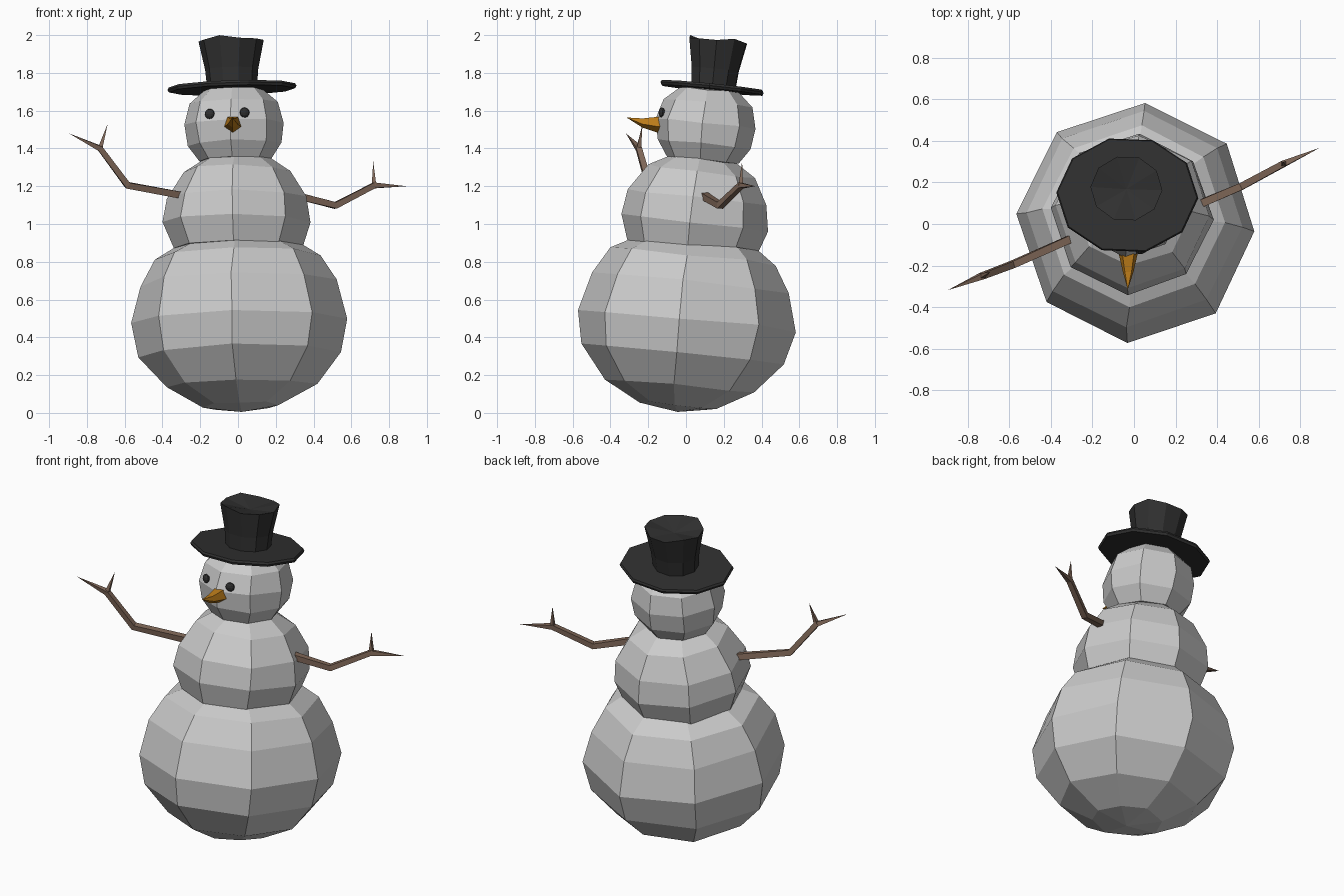
import bpy, bmesh, random
from math import sin, cos, pi, radians
from mathutils import Vector, Matrix

if "Cube" in bpy.data.objects:
    bpy.data.objects.remove(bpy.data.objects["Cube"])

random.seed(4)


def material(name, rgb):
    m = bpy.data.materials.new(name)
    m.diffuse_color = (*rgb, 1)
    m.use_nodes = True
    m.node_tree.nodes["Principled BSDF"].inputs["Base Color"].default_value = m.diffuse_color
    return m


BLACK = material("black", (0.03, 0.03, 0.03))
ORANGE = material("orange", (0.5, 0.2, 0.01))
BROWN = material("brown", (0.22, 0.14, 0.1))


def finish(name, bm, mat=None):
    bmesh.ops.recalc_face_normals(bm, faces=bm.faces)
    me = bpy.data.meshes.new(name)
    bm.to_mesh(me)
    bm.free()
    if mat:
        me.materials.append(mat)
    ob = bpy.data.objects.new(name, me)
    bpy.context.collection.objects.link(ob)
    return ob


def loft(bm, rings, start, end):
    """Skin a list of point rings and close both ends with a fan."""
    loops = [[bm.verts.new(p) for p in r] for r in rings]
    n = len(loops[0])
    for a, b in zip(loops, loops[1:]):
        for i in range(n):
            j = (i + 1) % n
            bm.faces.new((a[i], a[j], b[j], b[i]))
    for loop, tip in ((loops[0], start), (loops[-1], end)):
        v = bm.verts.new(tip)
        for i in range(n):
            bm.faces.new((loop[i], loop[(i + 1) % n], v))


def ring(n, rx, ry, z, turn):
    return [Vector((rx * cos(turn + 2 * pi * i / n), ry * sin(turn + 2 * pi * i / n), z))
            for i in range(n)]


def stack(name, centre, profile, bottom, top, n=8, turn=-4, tilt=(0, 0), squash=1, jitter=0, mat=None):
    """Tilted round body from a (height, radius) profile in world heights."""
    c = Vector(centre)
    rot = Matrix.Rotation(tilt[0], 4, 'X') @ Matrix.Rotation(tilt[1], 4, 'Y')

    def place(p):
        wobble = Vector([random.uniform(-jitter, jitter) for _ in range(3)])
        return c + rot @ (p - Vector((0, 0, c.z))) + wobble

    rings = [[place(p) for p in ring(n, r, r * squash, z, radians(turn))] for z, r in profile]
    bm = bmesh.new()
    loft(bm, rings, c + rot @ Vector((0, 0, bottom - c.z)), c + rot @ Vector((0, 0, top - c.z)))
    return finish(name, bm, mat)


# Three snowballs, each leaning slightly back
stack("bottom_snowball", (0.01, 0, 0.45),
      [(0.035, 0.2), (0.14, 0.4), (0.31, 0.54), (0.49, 0.575), (0.69, 0.525), (0.83, 0.44), (0.89, 0.34)],
      0.003, 0.91, tilt=(-0.1, -0.02), jitter=0.007)
stack("middle_snowball", (-0.005, 0.055, 1.08),
      [(0.87, 0.34), (1.01, 0.39), (1.14, 0.372), (1.28, 0.285), (1.345, 0.18)],
      0.85, 1.36, tilt=(-0.12, 0), jitter=0.006)
stack("head", (-0.02, 0.105, 1.52),
      [(1.335, 0.19), (1.42, 0.25), (1.53, 0.266), (1.64, 0.235), (1.71, 0.16)],
      1.32, 1.73, tilt=(-0.1, -0.02), jitter=0.004)

# Top hat: oval brim, flared crown with a dented top
stack("hat_brim", (-0.032, 0.138, 1.72),
      [(1.708, 0.335), (1.722, 0.342), (1.734, 0.335)], 1.708, 1.734,
      n=10, turn=-3, tilt=(-0.1, -0.03), squash=0.83, mat=BLACK)
crown = stack("hat_crown", (-0.033, 0.153, 1.8),
              [(1.72, 0.132), (1.82, 0.141), (1.975, 0.173)], 1.72, 1.945,
              n=10, turn=-3, tilt=(-0.1, -0.02), squash=0.92, mat=BLACK)
for i, v in enumerate(crown.data.vertices[20:30]):
    v.co.z += 0.012 if i % 3 == 1 else -0.004

# Nose: five-sided, curling up to the tip
bm = bmesh.new()
sections = []
for y, z, r in ((-0.1, 1.53, 0.048), (-0.15, 1.53, 0.046), (-0.23, 1.537, 0.027)):
    sections.append([Vector((-0.028 + p.x, y, z + p.y)) for p in ring(5, r, r, 0, -pi / 2)])
loft(bm, sections, (-0.028, -0.1, 1.53), (-0.03, -0.315, 1.564))
finish("nose", bm, ORANGE)

# Eyes: flattened buttons on the face
for side, x, y, z, yaw in (("left", -0.15, -0.1, 1.583, -20), ("right", 0.035, -0.128, 1.59, 17)):
    bm = bmesh.new()
    bmesh.ops.create_uvsphere(bm, u_segments=10, v_segments=6, radius=0.027,
                              matrix=Matrix.Translation((x, y, z)) @ Matrix.Rotation(radians(yaw), 4, 'Z')
                              @ Matrix.Diagonal((1, 0.6, 1, 1)))
    finish(side + "_eye", bm, BLACK)


# Twig arms: bent four-sided branch plus a short spur at the fork
def twig(bm, path, radii):
    pts = [Vector(p) for p in path]
    sections = []
    for i, r in enumerate(radii):
        d = (pts[min(i + 1, len(pts) - 1)] - pts[max(i - 1, 0)]).normalized()
        u = d.cross(Vector((0, 1, 0.01))).normalized()
        w = d.cross(u)
        sections.append([pts[i] + r * (cos(a) * u + sin(a) * w)
                         for a in (pi / 4 + k * pi / 2 for k in range(4))])
    loft(bm, sections, pts[0], pts[-1])


def arm(name, root, elbow, fork, tip, spur):
    bm = bmesh.new()
    twig(bm, (root, elbow, fork, tip), (0.026, 0.024, 0.021))
    twig(bm, (fork, spur), (0.017,))
    finish(name, bm, BROWN)


arm("left_arm", (-0.29, -0.065, 1.15), (-0.585, -0.195, 1.205), (-0.73, -0.25, 1.4),
    (-0.895, -0.318, 1.48), (-0.69, -0.23, 1.53))
arm("right_arm", (0.3, 0.09, 1.153), (0.515, 0.18, 1.098), (0.72, 0.29, 1.204),
    (0.892, 0.366, 1.2), (0.716, 0.297, 1.332))
